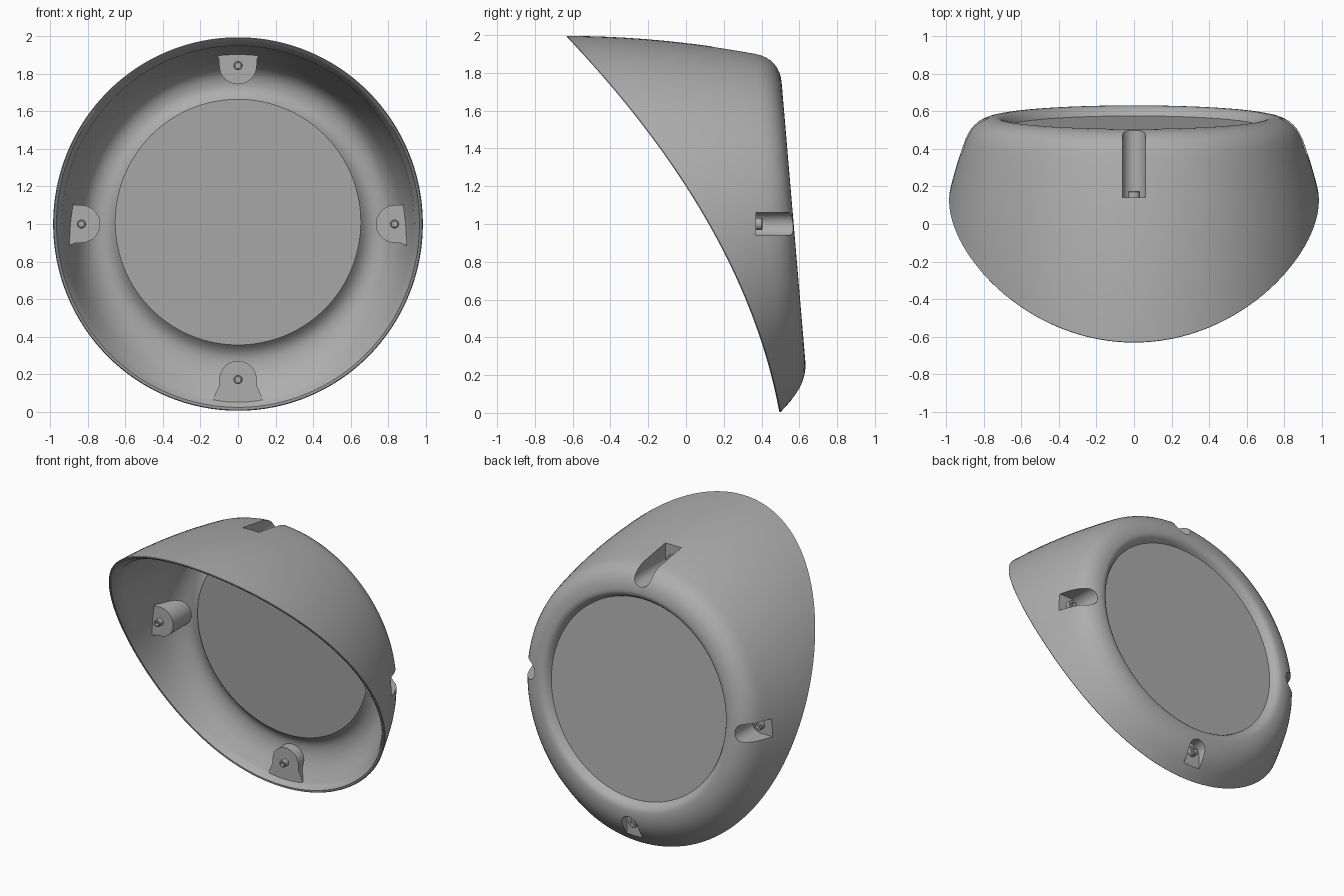
import bpy, bmesh
from math import sin, cos, pi, radians
from mathutils import Vector

if "Cube" in bpy.data.objects:
    bpy.data.objects.remove(bpy.data.objects["Cube"])

SEG = 128
TILT = 0.085

grey = bpy.data.materials.new("plain grey")
grey.use_nodes = True
COLOUR = (0.42, 0.42, 0.42, 1)
grey.diffuse_color = COLOUR
grey.node_tree.nodes["Principled BSDF"].inputs["Base Color"].default_value = COLOUR


def finish(name, bm):
    bmesh.ops.recalc_face_normals(bm, faces=bm.faces)
    mesh = bpy.data.meshes.new(name)
    bm.to_mesh(mesh)
    bm.free()
    mesh.materials.append(grey)
    obj = bpy.data.objects.new(name, mesh)
    bpy.context.collection.objects.link(obj)
    return obj


def loft(name, section, count=SEG):
    """Sweep a section, given as a function of the angle, around the y axis."""
    bm = bmesh.new()
    cols = [[bm.verts.new(p) for p in section(2 * pi * i / count)] for i in range(count)]
    for i in range(count):
        a, b = cols[i], cols[(i + 1) % count]
        for j in range(len(a) - 1):
            bm.faces.new((a[j], a[j + 1], b[j + 1], b[j]))
    bm.faces.new([c[0] for c in cols])
    bm.faces.new([c[-1] for c in cols])
    return finish(name, bm)


def prism(name, profile, y0, y1, angle):
    """Extrude a (tangent, radial) profile along y at an angle on the bowl."""
    c, s = cos(angle), sin(angle)
    bm = bmesh.new()
    ends = [[bm.verts.new((v * c - u * s, y, 1 + v * s + u * c)) for u, v in profile]
            for y in (y0, y1)]
    n = len(profile)
    for i in range(n):
        j = (i + 1) % n
        bm.faces.new((ends[0][i], ends[0][j], ends[1][j], ends[1][i]))
    for e in ends:
        bm.faces.new(e)
    return finish(name, bm)


def boolean(obj, other, operation):
    mod = obj.modifiers.new("cut", "BOOLEAN")
    mod.operation, mod.object, mod.solver = operation, other, "EXACT"
    bpy.context.view_layer.objects.active = obj
    bpy.ops.object.modifier_apply(modifier=mod.name)


def smooth(obj):
    bpy.ops.object.select_all(action="DESELECT")
    obj.select_set(True)
    bpy.context.view_layer.objects.active = obj
    bpy.ops.object.shade_smooth_by_angle(angle=radians(32))


def bezier(a, b, c, t):
    return a * (1 - t) ** 2 + b * (2 * t * (1 - t)) + c * t * t


def rim(a, inset, push=0.0):
    """Point on the curved opening."""
    z = 1 + (1 - inset) * sin(a)
    return Vector(((0.99 - inset) * cos(a), 0.495 - 0.1825 * z - 0.1925 * z * z + push, z))


def back(a, r, depth=0.0, centre=1.01):
    """Point on the tilted back plane."""
    z = centre + r * sin(a)
    return Vector((r * cos(a), 0.57 - TILT * (z - 1) - depth, z))


def wall(a, start, d):
    """Side wall and rounded shoulder, inset by d."""
    corner = back(a, 0.853 - d, d, 1.025)
    length = (corner - start).length
    out = Vector((cos(a), 0, sin(a)))
    mid = (start + corner) / 2 + out * 0.05 * length
    t0 = max(0.5, 1 - 0.13 / length)
    pts = [bezier(start, mid, corner, t0 * i / 10) for i in range(11)]
    end = back(a, 0.735, d)
    return pts + [bezier(pts[-1], corner, end, i / 8) for i in range(1, 9)]


def shell_section(a):
    outer = wall(a, rim(a, 0.004, 0.006), 0)
    inner = wall(a, rim(a, 0.05, 0.04), 0.035)
    recess = [bezier(outer[-1], back(a, 0.695), back(a, 0.675, 0.05), t / 5) for t in range(1, 6)]
    step = [bezier(inner[-1], back(a, 0.69, 0.035), back(a, 0.655, 0.078), t / 5)
            for t in range(1, 6)]
    lip = [rim(a, 0.008), rim(a, 0.022), rim(a, 0.027, 0.006)]
    return (outer + recess)[::-1] + lip + inner + step


def core_section(a):
    pts = wall(a, rim(a, 0.025, 0.02), 0.015)
    return [Vector((0.5 * cos(a), -0.8, 1 + 0.5 * sin(a)))] + pts


# Hollow bowl with its recessed round back panel, and a solid to trim the bosses
shell = loft("bowl_shell", shell_section)
core = loft("trim_core", core_section)


def u_shape(radius, centre, outer, flare=0.0):
    arc = [(radius * cos(pi + pi * i / 20), centre + radius * sin(pi + pi * i / 20))
           for i in range(21)]
    edge = centre + 0.03
    return arc + [(radius, edge), (radius + flare, outer), (-radius - flare, outer), (-radius, edge)]


# Four screw mounts: top, left, right and bottom
helpers = [core]
MOUNTS = [("top", pi / 2, 0.14, 0.845), ("left", 0, 0.37, 0.835),
          ("right", pi, 0.37, 0.835), ("bottom", -pi / 2, 0.56, 0.83)]
for side, angle, floor, r in MOUNTS:
    slot = prism(side + "_slot_cutter", u_shape(0.062, r, 1.15), floor, 0.9, angle)
    boss = prism(side + "_boss", u_shape(0.1, r, r + 0.12, 0.04), floor - 0.035, 0.75, angle)
    boolean(boss, core, "INTERSECT")
    boolean(boss, slot, "DIFFERENCE")
    boolean(shell, slot, "DIFFERENCE")
    smooth(boss)
    helpers.append(slot)

    # Screw with a socket at both ends
    parts = [(0.014, -0.05), (0.014, -0.075), (0.02, -0.075), (0.024, -0.07), (0.024, -0.01),
             (0.032, -0.01), (0.032, 0.03), (0.028, 0.035), (0.016, 0.035), (0.016, 0.015)]
    cx, cz = r * cos(angle), 1 + r * sin(angle)
    screw = loft(side + "_screw", lambda a: [
        Vector((cx + q * cos(a), floor + y, cz + q * sin(a))) for q, y in parts], 24)
    smooth(screw)

smooth(shell)
for h in helpers:
    bpy.data.objects.remove(h)
